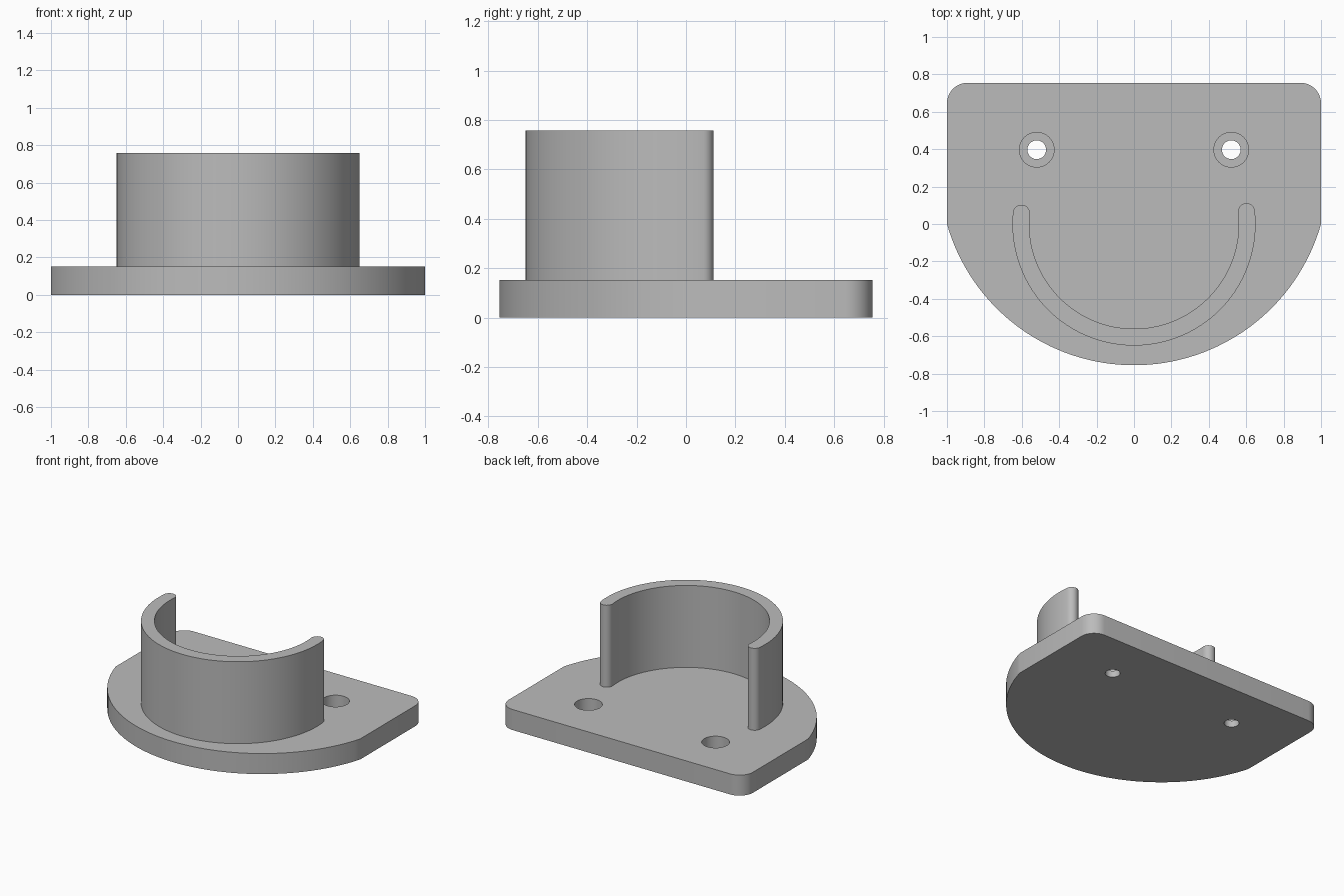
import bpy, bmesh, math

if "Cube" in bpy.data.objects:
    bpy.data.objects.remove(bpy.data.objects["Cube"])

grey = bpy.data.materials.new("light_grey")
grey.diffuse_color = (0.5, 0.5, 0.5, 1)
grey.use_nodes = True
grey.node_tree.nodes["Principled BSDF"].inputs["Base Color"].default_value = grey.diffuse_color

BASE_TOP, WALL_TOP = 0.152, 0.758


def arc(cx, cy, r, a0, a1, n):
    """Points along an arc, angles in degrees."""
    return [(cx + r * math.cos(math.radians(a0 + (a1 - a0) * i / n)),
             cy + r * math.sin(math.radians(a0 + (a1 - a0) * i / n))) for i in range(n + 1)]


def extrude(name, outline, z0, z1):
    """Solid made from a flat outline."""
    bm = bmesh.new()
    face = bm.faces.new([bm.verts.new((x, y, z0)) for x, y in outline])
    top = bmesh.ops.extrude_face_region(bm, geom=[face])["geom"]
    bmesh.ops.translate(bm, vec=(0, 0, z1 - z0),
                        verts=[v for v in top if isinstance(v, bmesh.types.BMVert)])
    bmesh.ops.recalc_face_normals(bm, faces=bm.faces)
    mesh = bpy.data.meshes.new(name)
    bm.to_mesh(mesh)
    bm.free()
    mesh.materials.append(grey)
    obj = bpy.data.objects.new(name, mesh)
    bpy.context.collection.objects.link(obj)
    return obj


def cut_round(target, x, y, r, z0, z1):
    """Subtract an upright cylinder."""
    cutter = extrude("hole_cutter", arc(x, y, r, 0, 360, 48)[:-1], z0, z1)
    mod = target.modifiers.new("hole", 'BOOLEAN')
    mod.operation, mod.solver, mod.object = 'DIFFERENCE', 'EXACT', cutter
    bpy.context.view_layer.objects.active = target
    bpy.ops.object.modifier_apply(modifier=mod.name)
    bpy.data.objects.remove(cutter)


def smooth(obj):
    for p in obj.data.polygons:
        p.use_smooth = True
    obj.data.set_sharp_from_angle(angle=math.radians(30))


# Base plate: bowed front, straight sides, rounded back corners
depth, corner = 0.755, 0.11
bow = (1 + depth ** 2) / (2 * depth)
cy = bow - depth
half = math.degrees(math.asin(1 / bow))
outline = arc(0, cy, bow, 270 - half, 270 + half, 64)
outline += arc(1 - corner, depth - corner, corner, 0, 90, 12)
outline += arc(corner - 1, depth - corner, corner, 90, 180, 12)
base = extrude("base_plate", outline, 0, BASE_TOP)

# Counterbored screw holes
for x in (-0.52, 0.52):
    cut_round(base, x, 0.397, 0.05, -0.1, 0.3)
    cut_round(base, x, 0.397, 0.093, 0.048, 0.3)
smooth(base)

# Curved holder wall with rounded ends
r_out, r_in = 0.65, 0.56
mid, cap = (r_out + r_in) / 2, (r_out - r_in) / 2
a0, a1 = 174.5, 366.3


def end_cap(angle, start):
    a = math.radians(angle)
    return arc(mid * math.cos(a), mid * math.sin(a), cap, start, start + 180, 14)[1:-1]


wall = arc(0, 0, r_out, a0, a1, 80) + end_cap(a1, a1)
wall += arc(0, 0, r_in, a1, a0, 80) + end_cap(a0, a0 + 180)
smooth(extrude("holder_wall", wall, BASE_TOP - 0.002, WALL_TOP))
